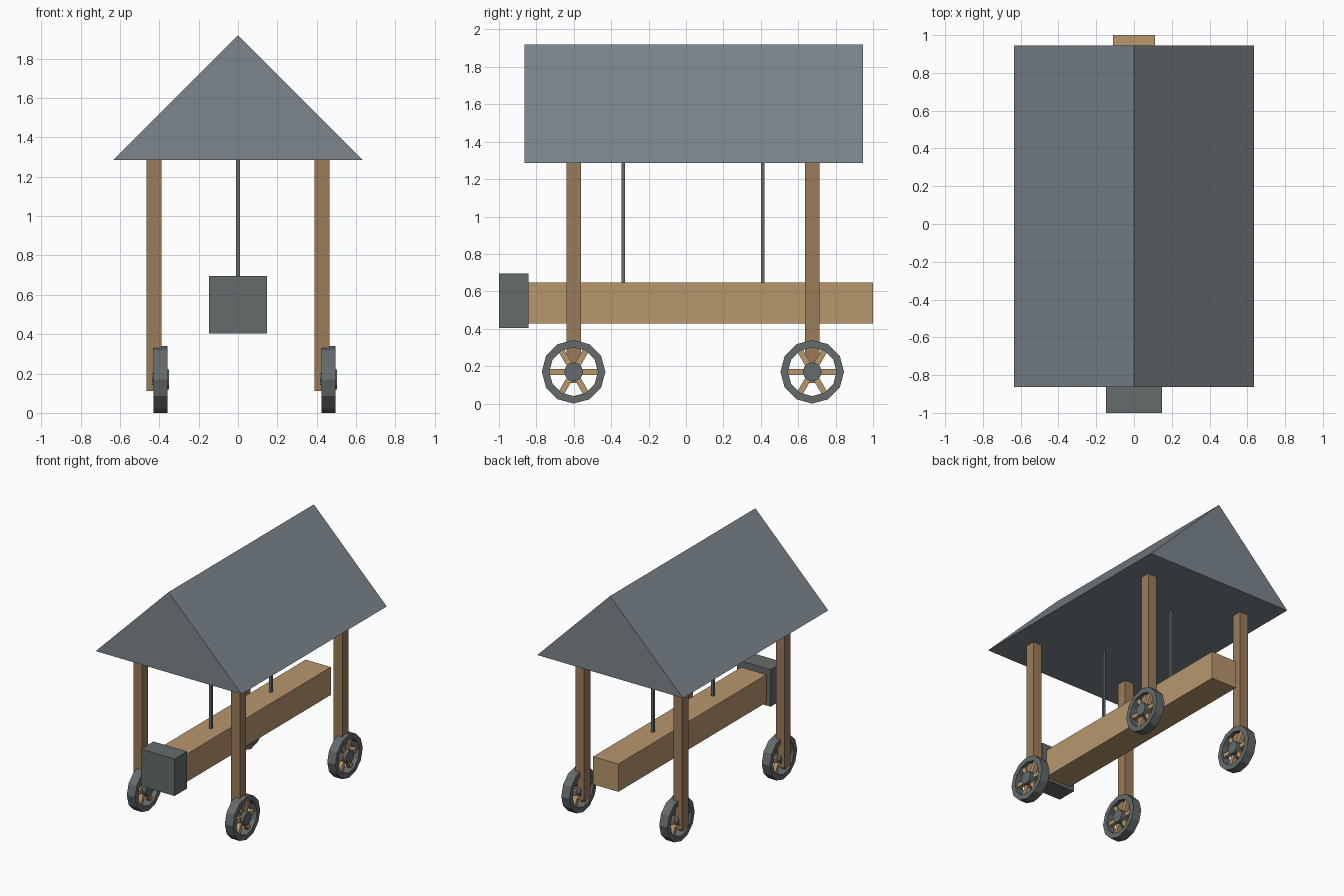
import bpy, bmesh
from math import pi, cos, sin
from mathutils import Matrix

if "Cube" in bpy.data.objects:
    bpy.data.objects.remove(bpy.data.objects["Cube"])


def material(name, rgb):
    m = bpy.data.materials.new(name)
    m.diffuse_color = (*rgb, 1)
    m.use_nodes = True
    m.node_tree.nodes["Principled BSDF"].inputs["Base Color"].default_value = m.diffuse_color
    return m


IRON = material("iron", (0.13, 0.145, 0.15))
SLATE = material("slate", (0.20, 0.235, 0.265))
POST = material("dark_wood", (0.33, 0.20, 0.105))
WOOD = material("light_wood", (0.48, 0.31, 0.155))


def finish(name, bm, mat):
    bmesh.ops.recalc_face_normals(bm, faces=bm.faces)
    me = bpy.data.meshes.new(name)
    bm.to_mesh(me)
    bm.free()
    me.materials.append(mat)
    ob = bpy.data.objects.new(name, me)
    bpy.context.collection.objects.link(ob)
    return ob


def add_box(bm, lo, hi, turn=Matrix()):
    size = [b - a for a, b in zip(lo, hi)]
    mid = [(a + b) / 2 for a, b in zip(lo, hi)]
    bmesh.ops.create_cube(bm, size=1, matrix=turn @ Matrix.Translation(mid) @ Matrix.Diagonal((*size, 1)))


def box(name, lo, hi, mat):
    bm = bmesh.new()
    add_box(bm, lo, hi)
    return finish(name, bm, mat)


def prism(name, outline, y0, y1, mat):
    # Extrude an x-z outline along y
    bm = bmesh.new()
    face = bm.faces.new([bm.verts.new((x, y0, z)) for x, z in outline])
    ext = bmesh.ops.extrude_face_region(bm, geom=[face])
    verts = [v for v in ext["geom"] if isinstance(v, bmesh.types.BMVert)]
    bmesh.ops.translate(bm, verts=verts, vec=(0, y1 - y0, 0))
    return finish(name, bm, mat)


def wheel(tag, centre):
    n, half = 12, 0.0355
    # Rim: square section carried around the axle (x axis)
    bm = bmesh.new()
    section = [(-half, 0.17), (half, 0.17), (half, 0.13), (-half, 0.13)]
    rings = [[bm.verts.new((x, r * cos(2 * pi * i / n), r * sin(2 * pi * i / n)))
              for x, r in section] for i in range(n)]
    for i in range(n):
        a, b = rings[i], rings[(i + 1) % n]
        for j in range(4):
            k = (j + 1) % 4
            bm.faces.new((a[j], a[k], b[k], b[j]))
    rim = finish("wheel_rim_" + tag, bm, IRON)
    # Hub
    bm = bmesh.new()
    bmesh.ops.create_cone(bm, cap_ends=True, segments=n, radius1=0.05, radius2=0.05,
                          depth=0.088, matrix=Matrix.Rotation(pi / 2, 4, 'Y'))
    hub = finish("wheel_hub_" + tag, bm, IRON)
    # Spokes: three bars crossing at the hub
    bm = bmesh.new()
    for i in range(3):
        add_box(bm, (-0.016, -0.14, -0.016), (0.016, 0.14, 0.016), Matrix.Rotation(i * pi / 3, 4, 'X'))
    spokes = finish("wheel_spokes_" + tag, bm, WOOD)
    for ob in (rim, hub, spokes):
        ob.location = centre


# Gabled roof
prism("roof", [(-0.635, 1.285), (0.635, 1.285), (0, 1.92)], -0.864, 0.945, SLATE)

# Ram beam and its iron head
box("ram_beam", (-0.11, -0.86, 0.427), (0.11, 1.0, 0.646), WOOD)
box("ram_head", (-0.147, -1.0, 0.404), (0.147, -0.843, 0.695), IRON)

# Hanging rods
for side, y in (("front", -0.336), ("back", 0.411)):
    box("hanging_rod_" + side, (-0.01, y - 0.01, 0.6), (0.01, y + 0.01, 1.3), IRON)

# Corner posts with wheels (each wheel sits slightly to +x of its post)
for side, x in (("left", -0.427), ("right", 0.427)):
    for end, y in (("front", -0.601), ("back", 0.675)):
        tag = end + "_" + side
        box("post_" + tag, (x - 0.038, y - 0.039, 0.11), (x + 0.038, y + 0.039, 1.3), POST)
        wheel(tag, (x + 0.033, y, 0.17))
